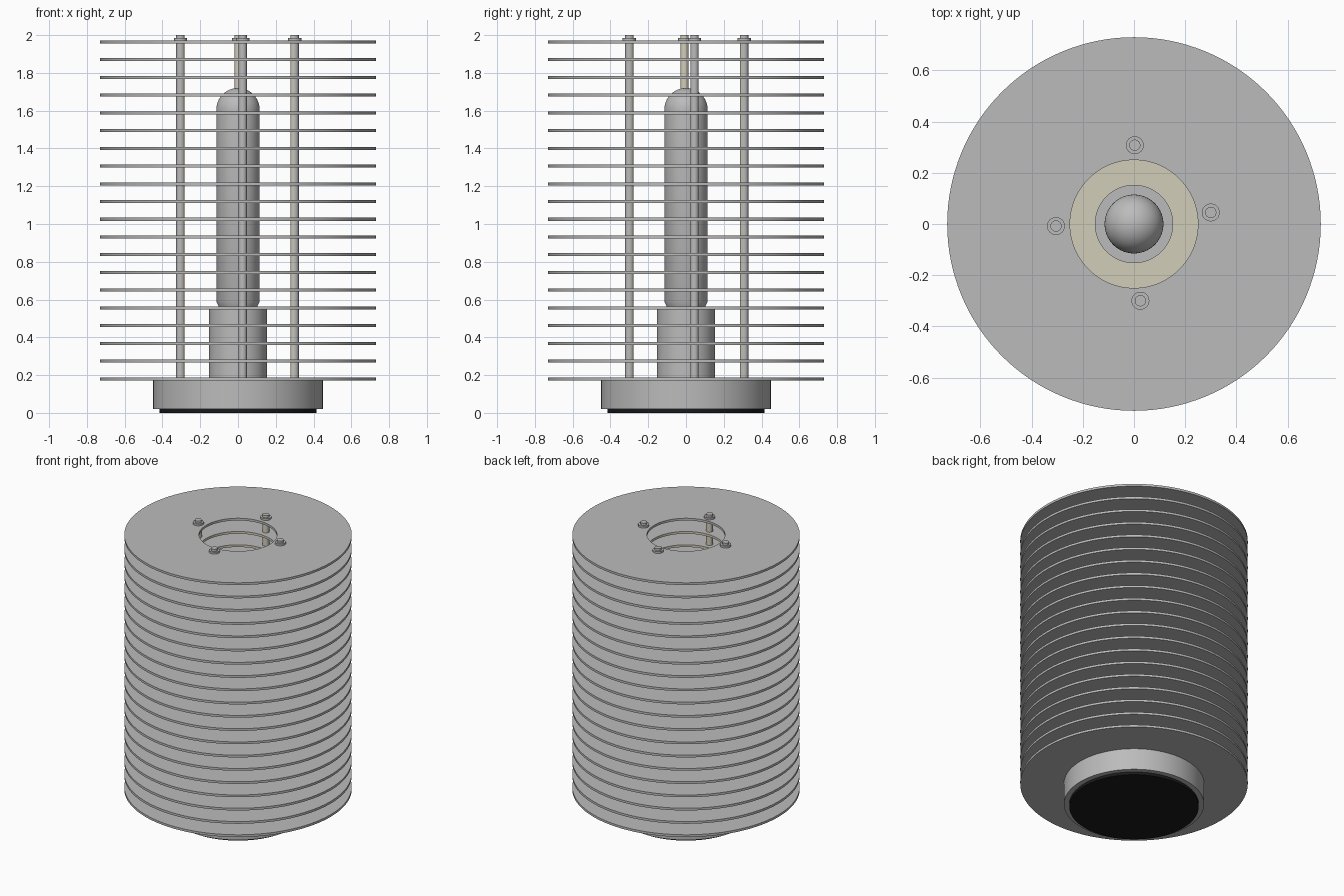
import bpy
import bmesh
import math
from mathutils import Vector

cube = bpy.data.objects.get("Cube")
if cube:
    bpy.data.objects.remove(cube, do_unlink=True)


def material(name, color):
    m = bpy.data.materials.new(name)
    m.use_nodes = True
    m.diffuse_color = (*color, 1)
    m.node_tree.nodes["Principled BSDF"].inputs["Base Color"].default_value = (*color, 1)
    return m


GREY = material("brushed grey", (0.5, 0.5, 0.5))
BEIGE = material("warm beige", (0.65, 0.61, 0.48))
BLACK = material("black rubber", (0.01, 0.01, 0.01))


def lathe(name, profile, mats, closed=False, at=(0, 0), sides=96, rule=None):
    """Spin an (r, z) profile about z; rule(face) picks the beige faces."""
    bm = bmesh.new()
    verts = [bm.verts.new((r, 0, z)) for r, z in profile]
    pairs = list(zip(verts, verts[1:]))
    if closed:
        pairs.append((verts[-1], verts[0]))
    edges = [bm.edges.new(p) for p in pairs]
    bmesh.ops.spin(bm, geom=verts + edges, cent=(0, 0, 0), axis=(0, 0, 1),
                   angle=math.tau, steps=sides, use_merge=True)
    bmesh.ops.remove_doubles(bm, verts=bm.verts[:], dist=0.0001)
    bmesh.ops.recalc_face_normals(bm, faces=bm.faces[:])
    for f in bm.faces:
        if rule and rule(f):
            f.material_index = 1
    mesh = bpy.data.meshes.new(name)
    bm.to_mesh(mesh)
    bm.free()
    for m in mats:
        mesh.materials.append(m)
    obj = bpy.data.objects.new(name, mesh)
    obj.location = (*at, 0)
    bpy.context.collection.objects.link(obj)
    bpy.ops.object.select_all(action="DESELECT")
    obj.select_set(True)
    bpy.context.view_layer.objects.active = obj
    bpy.ops.object.shade_smooth_by_angle(angle=math.radians(35))
    return obj


def solid(name, r, z0, z1, mats, **kw):
    return lathe(name, [(0, z0), (r, z0), (r, z1), (0, z1)], mats, **kw)


# Base drum with a warm top, and rubber foot
solid("foot_pad", 0.415, 0, 0.025, [BLACK])
solid("base", 0.45, 0.02, 0.184, [GREY, BEIGE], rule=lambda f: f.normal.z > 0.5)

# Lamp holder and bulb
solid("bulb_holder", 0.153, 0.18, 0.55, [GREY])
R = 0.115
dome = [(R * math.cos(a), 1.605 + R * math.sin(a))
        for a in (math.pi / 2 * i / 12 for i in range(12))]
lathe("bulb", [(0, 0.545), (0.1, 0.55), (0.105, 0.57), (R, 0.59)] + dome + [(0, 1.72)],
      [GREY])

# Stack of ring fins, warm on their inner rims
COUNT, IN, OUT, THICK = 20, 0.25, 0.73, 0.016
for i in range(COUNT):
    z = 0.172 + i * 0.0939
    top = i == COUNT - 1
    lathe(f"fin_{i + 1}", [(IN, z), (OUT, z), (OUT, z + THICK), (IN, z + THICK)],
          [GREY, BEIGE], closed=True, sides=128,
          rule=lambda f: not top and abs(f.normal.z) < 0.5
          and f.calc_center_median().xy.length < 0.4)

# Four support rods, warm on the side that faces the bulb, with nuts on top
for side, at in {"back": (0.003, 0.308), "left": (0.3, 0.045),
                 "front": (0.025, -0.3), "right": (-0.305, -0.008)}.items():
    inward = -Vector((*at, 0)).normalized()
    solid(f"{side}_rod", 0.022, 0.18, 2.0, [GREY, BEIGE], at=at, sides=24,
          rule=lambda f: f.normal.dot(inward) > 0.5)
    solid(f"{side}_nut", 0.035, 1.97, 1.985, [GREY], at=at, sides=24)
